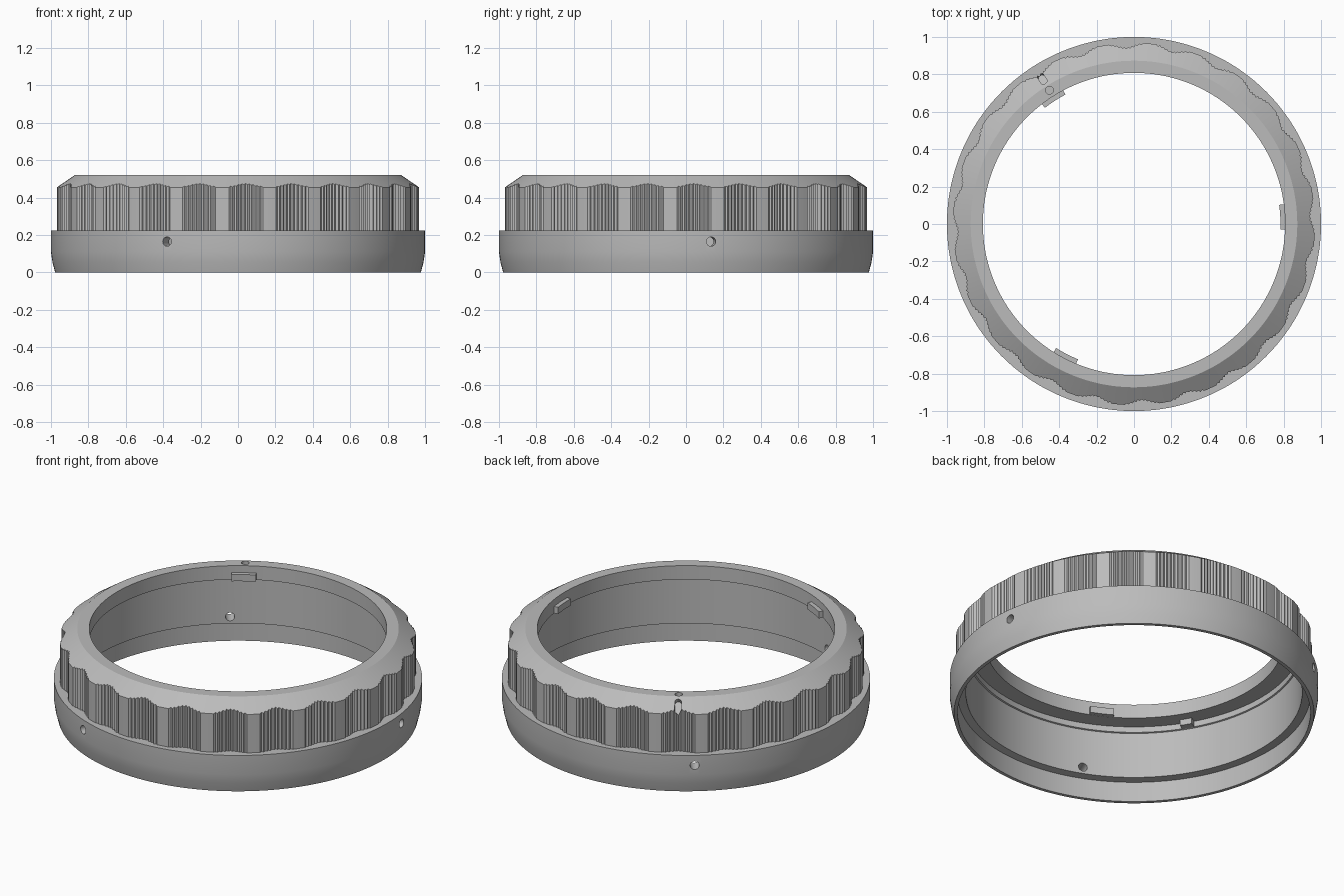
import bpy, bmesh, math
from mathutils import Matrix, Vector

if "Cube" in bpy.data.objects:
    bpy.data.objects.remove(bpy.data.objects["Cube"], do_unlink=True)

metal = bpy.data.materials.new("grey_metal")
metal.use_nodes = True
GREY = (0.5, 0.5, 0.5, 1)
metal.diffuse_color = GREY
metal.node_tree.nodes["Principled BSDF"].inputs["Base Color"].default_value = GREY

LOBES, TEETH = 24, 9
PHASE = math.radians(2.5)
STEP = math.tau / LOBES
PATCH = 0.72            # share of each lobe that is knurled
SLOPE = 0.68            # fall of the top chamfer


def to_object(name, bm):
    bmesh.ops.recalc_face_normals(bm, faces=bm.faces)
    mesh = bpy.data.meshes.new(name)
    bm.to_mesh(mesh)
    bm.free()
    obj = bpy.data.objects.new(name, mesh)
    bpy.context.collection.objects.link(obj)
    mesh.materials.append(metal)
    return obj


def smooth(obj):
    bpy.ops.object.select_all(action='DESELECT')
    obj.select_set(True)
    bpy.context.view_layer.objects.active = obj
    bpy.ops.object.shade_smooth_by_angle(angle=math.radians(25))


def sweep(bm, columns, closed):
    """Skin a list of (angle, [(radius, height), ...]) sections."""
    rings = [[bm.verts.new((r * math.cos(a), r * math.sin(a), z)) for r, z in section]
             for a, section in columns]
    n = len(rings[0])
    pairs = list(zip(rings, rings[1:] + rings[:1]))
    for one, two in pairs if closed else pairs[:-1]:
        for i in range(n):
            j = (i + 1) % n
            bm.faces.new((one[i], one[j], two[j], two[i]))
    if not closed:
        bm.faces.new(rings[0])
        bm.faces.new(rings[-1])


def grip_columns():
    """Angles and radii of the scalloped, knurled grip."""
    for k in range(LOBES):
        mid = PHASE + k * STEP
        for i in range(2 * TEETH + 1):
            t = i / TEETH - 1
            dip = 0.022 * math.cos(t * math.pi / 2) ** 2
            yield mid + t * PATCH * STEP / 2, 0.968 - dip - 0.008 * (i % 2)
        for i in range(1, 4):
            yield mid + STEP * (PATCH / 2 + (1 - PATCH) * i / 4), 0.968


def section(grip):
    return [(0.978, 0), (0.958, 0), (0.958, 0.12), (0.913, 0.125),
            (0.913, 0.40), (0.905, 0.403), (0.905, 0.437), (0.808, 0.437),
            (0.808, 0.52), (0.873, 0.52), (grip, 0.52 - SLOPE * (grip - 0.873)),
            (grip, 0.225), (1.0, 0.225), (1.0, 0.11), (0.992, 0.055)]


# Ring body with grip, chamfer and stepped bore
bm = bmesh.new()
sweep(bm, [(a, section(g)) for a, g in grip_columns()], True)
body = to_object("ring_body", bm)


def cylinder(bm, radius, depth, matrix):
    bmesh.ops.create_cone(bm, cap_ends=True, segments=24, radius1=radius,
                          radius2=radius, depth=depth, matrix=matrix)


# Cutters: three radial screw holes, a dot hole and an index slot
cutters = []
for k in range(3):
    a = math.radians(7.7 + 120 * k)
    bm = bmesh.new()
    cylinder(bm, 0.025, 0.3, Matrix.Rotation(a, 4, 'Z')
             @ Matrix.Translation((0.95, 0, 0.165)) @ Matrix.Rotation(math.pi / 2, 4, 'Y'))
    cutters.append(to_object("screw_hole_cutter", bm))

mark = Matrix.Rotation(math.radians(122.3), 4, 'Z')
bm = bmesh.new()
cylinder(bm, 0.021, 0.06, mark @ Matrix.Translation((0.846, 0, 0.52)))
cutters.append(to_object("dot_cutter", bm))

bm = bmesh.new()
tilt = mark @ Matrix.Translation((0.922, 0, 0.487)) @ Matrix.Rotation(math.atan(SLOPE), 4, 'Y')
rim = []
for i in range(24):
    a = math.tau * (i + 0.5) / 24
    shift = math.copysign(0.023, math.cos(a))
    rim.append(bm.verts.new(tilt @ Vector((shift + 0.018 * math.cos(a), 0.018 * math.sin(a), -0.03))))
floor = bm.faces.new(rim)
top = bmesh.ops.extrude_face_region(bm, geom=[floor])["geom"]
lift = tilt.to_3x3() @ Vector((0, 0, 0.08))
bmesh.ops.translate(bm, vec=lift, verts=[v for v in top if isinstance(v, bmesh.types.BMVert)])
cutters.append(to_object("index_slot_cutter", bm))

bpy.context.view_layer.objects.active = body
for cutter in cutters:
    cutter.hide_render = True
    cut = body.modifiers.new("cut", 'BOOLEAN')
    cut.operation, cut.solver, cut.object = 'DIFFERENCE', 'EXACT', cutter
    bpy.ops.object.modifier_apply(modifier=cut.name)
    bpy.data.objects.remove(cutter, do_unlink=True)
smooth(body)


def block(name, centre, half, r0, r1, z0, z1):
    """Curved block on the inner wall; angles in degrees."""
    bm = bmesh.new()
    sweep(bm, [(math.radians(centre + half * (i / 4 - 1)),
                [(r0, z0), (r1, z0), (r1, z1), (r0, z1)]) for i in range(9)], False)
    smooth(to_object(name, bm))


# Bayonet tabs in the bore, and a stop under the top flange
for k in range(3):
    block(f"bayonet_tab_{k + 1}", 2.7 + 120 * k, 4.8, 0.783, 0.815, 0.438, 0.478)
block("rotation_stop", 211, 2.2, 0.865, 0.91, 0.402, 0.44)
